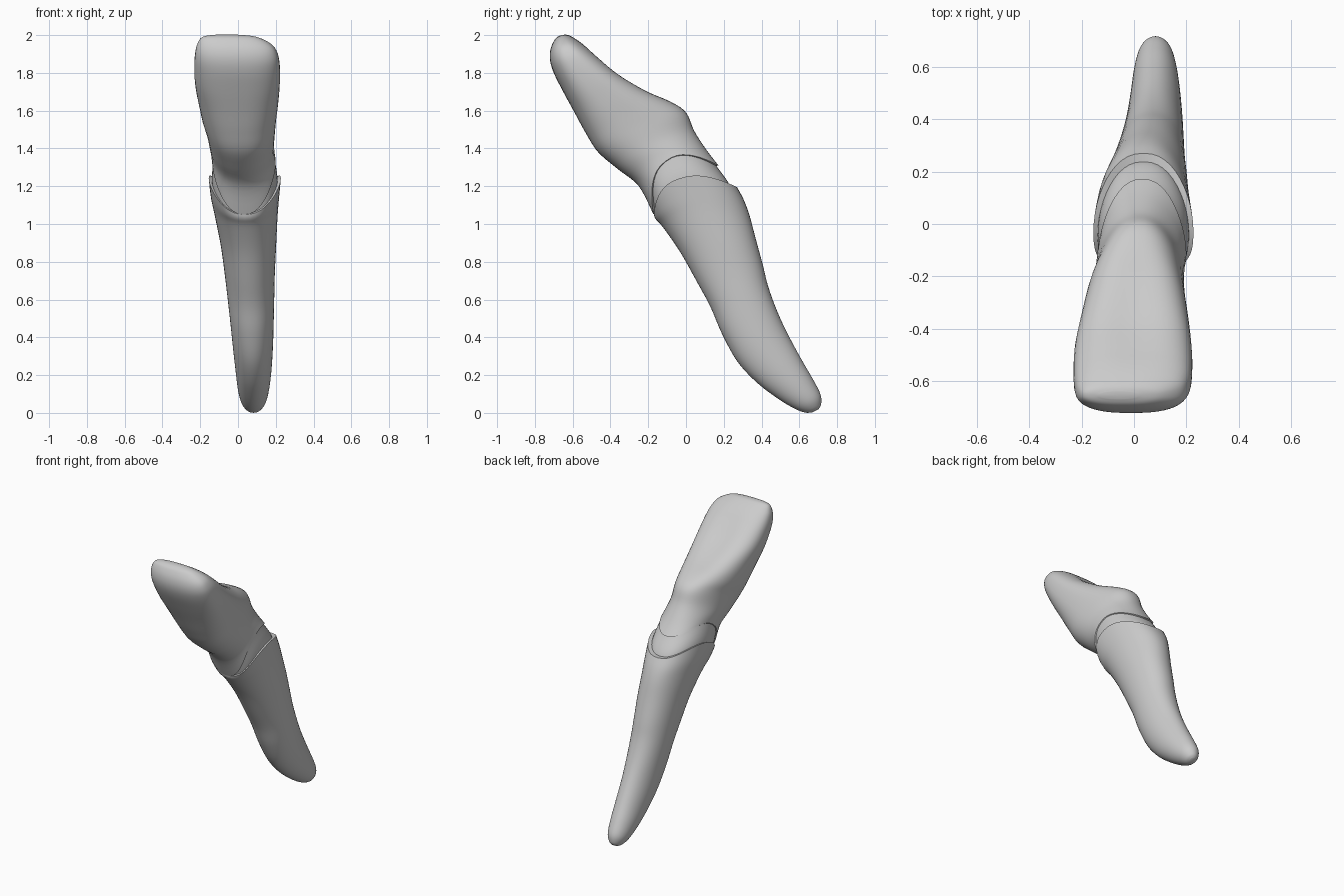
import bpy, bmesh, math
from mathutils import Vector

SEG, SUB = 48, 5


def spline(rows, n):
    """Smoothly interpolate section rows (Catmull-Rom)."""
    out = []
    for i in range(len(rows) - 1):
        a = rows[max(i - 1, 0)]
        b, c = rows[i], rows[i + 1]
        d = rows[min(i + 2, len(rows) - 1)]
        for k in range(n):
            t = k / n
            out.append([0.5 * (2 * q + (r - p) * t + (2 * p - 5 * q + 4 * r - s) * t * t
                               + (3 * q - p - 3 * r + s) * t ** 3)
                        for p, q, r, s in zip(a, b, c, d)])
    return out + [list(rows[-1])]


def ring(row):
    """Section from front point, back point, x centre, half width, side rise,
    lingual taper, lingual hollow and squareness."""
    fy, fz, by, bz, xc, hw, rise, taper, hollow, power = row
    pts = []
    for i in range(SEG):
        a = 2 * math.pi * i / SEG
        c, s = math.cos(a), math.sin(a)
        u = math.copysign(abs(c) ** (2 / power), c)      # +1 back, -1 front
        v = math.copysign(abs(s) ** (2 / power), s)
        x = xc + hw * v * (1 - taper * (u + 1) / 2)
        if u > 0:
            u -= hollow * math.exp(-(v / 0.5) ** 2)
        y = (fy + by) / 2 + u * (by - fy) / 2 - 0.12 * rise * s * s
        z = (fz + bz) / 2 + u * (bz - fz) / 2 + 0.17 * rise * s * s
        pts.append(Vector((x, y, z)))
    return pts


def loft(name, rows, rim=None):
    bm = bmesh.new()
    sections = [ring(r) for r in spline(rows, SUB)]
    if rim:                                              # inset lip before the cap
        mid = sum(sections[0], Vector()) / SEG
        sections.insert(0, [p.lerp(mid, rim) for p in sections[0]])
    loops = [[bm.verts.new(p) for p in s] for s in sections]
    for a, b in zip(loops, loops[1:]):
        for i in range(SEG):
            j = (i + 1) % SEG
            bm.faces.new((a[i], a[j], b[j], b[i]))
    for loop in (loops[0], loops[-1]):
        centre = bm.verts.new(sum((v.co for v in loop), Vector()) / SEG)
        for i in range(SEG):
            bm.faces.new((loop[i], loop[(i + 1) % SEG], centre))
    bmesh.ops.recalc_face_normals(bm, faces=bm.faces)
    mesh = bpy.data.meshes.new(name)
    bm.to_mesh(mesh)
    bm.free()
    obj = bpy.data.objects.new(name, mesh)
    bpy.context.collection.objects.link(obj)
    bpy.ops.object.select_all(action='DESELECT')
    obj.select_set(True)
    bpy.context.view_layer.objects.active = obj
    bpy.ops.object.shade_smooth_by_angle(angle=math.radians(50))
    return obj


# Crown: incisal edge down to the scalloped enamel margin
loft("enamel_crown", [
    (-.668, 1.998, -.640, 2.003, -.06, .07, 0, 0, 0, 2.2),
    (-.692, 1.98, -.615, 1.997, -.045, .145, 0, 0, 0, 2.4),
    (-.716, 1.93, -.57, 1.970, -.02, .196, 0, 0, 0, 2.5),
    (-.72, 1.87, -.52, 1.935, -.009, .218, 0, 0, .05, 2.6),
    (-.70, 1.80, -.455, 1.885, -.005, .226, 0, 0, .12, 2.6),
    (-.65, 1.70, -.345, 1.80, -.003, .228, 0, .03, .15, 2.6),
    (-.59, 1.59, -.205, 1.715, .002, .223, 0, .12, .1, 2.5),
    (-.53, 1.48, -.075, 1.65, .007, .215, 0, .22, .03, 2.4),
    (-.465, 1.38, .0, 1.590, .015, .202, .1, .25, 0, 2.3),
    (-.36, 1.29, .045, 1.49, .02, .188, .25, .2, 0, 2.2),
    (-.25, 1.20, .11, 1.39, .026, .178, .5, .12, 0, 2.2),
    (-.172, 1.05, .172, 1.31, .032, .172, .9, .05, 0, 2.3),
])

# Neck: narrow band between enamel and root
loft("neck", [
    (-.18, 1.12, .13, 1.35, .03, .160, .9, .05, 0, 2.3),
    (-.160, 1.055, .166, 1.30, .032, .166, .9, .04, 0, 2.3),
    (-.145, 1.02, .235, 1.20, .036, .176, .65, .02, 0, 2.3),
    (-.10, .98, .26, 1.10, .04, .150, .3, 0, 0, 2.2),
])

# Root: scalloped rim tapering to the curved tip
loft("root", [
    (-.170, 1.05, .27, 1.195, .036, .191, .7, 0, 0, 2.3),
    (-.16, 1.025, .305, 1.13, .037, .181, .4, 0, 0, 2.2),
    (-.12, .98, .335, 1.05, .043, .167, .2, 0, 0, 2.1),
    (-.03, .85, .367, .93, .055, .147, 0, 0, 0, 2.1),
    (.06, .69, .405, .79, .062, .133, 0, 0, 0, 2.1),
    (.13, .56, .435, .67, .068, .124, 0, 0, 0, 2.1),
    (.19, .42, .48, .545, .074, .115, 0, 0, 0, 2.1),
    (.27, .275, .535, .425, .079, .106, 0, 0, 0, 2),
    (.37, .165, .61, .285, .082, .095, 0, 0, 0, 2),
    (.48, .08, .672, .178, .082, .083, 0, 0, 0, 2),
    (.57, .025, .712, .098, .082, .066, 0, 0, 0, 2),
    (.63, .002, .715, .045, .082, .040, 0, 0, 0, 2),
    (.668, .003, .702, .020, .082, .016, 0, 0, 0, 2),
], rim=0.12)
